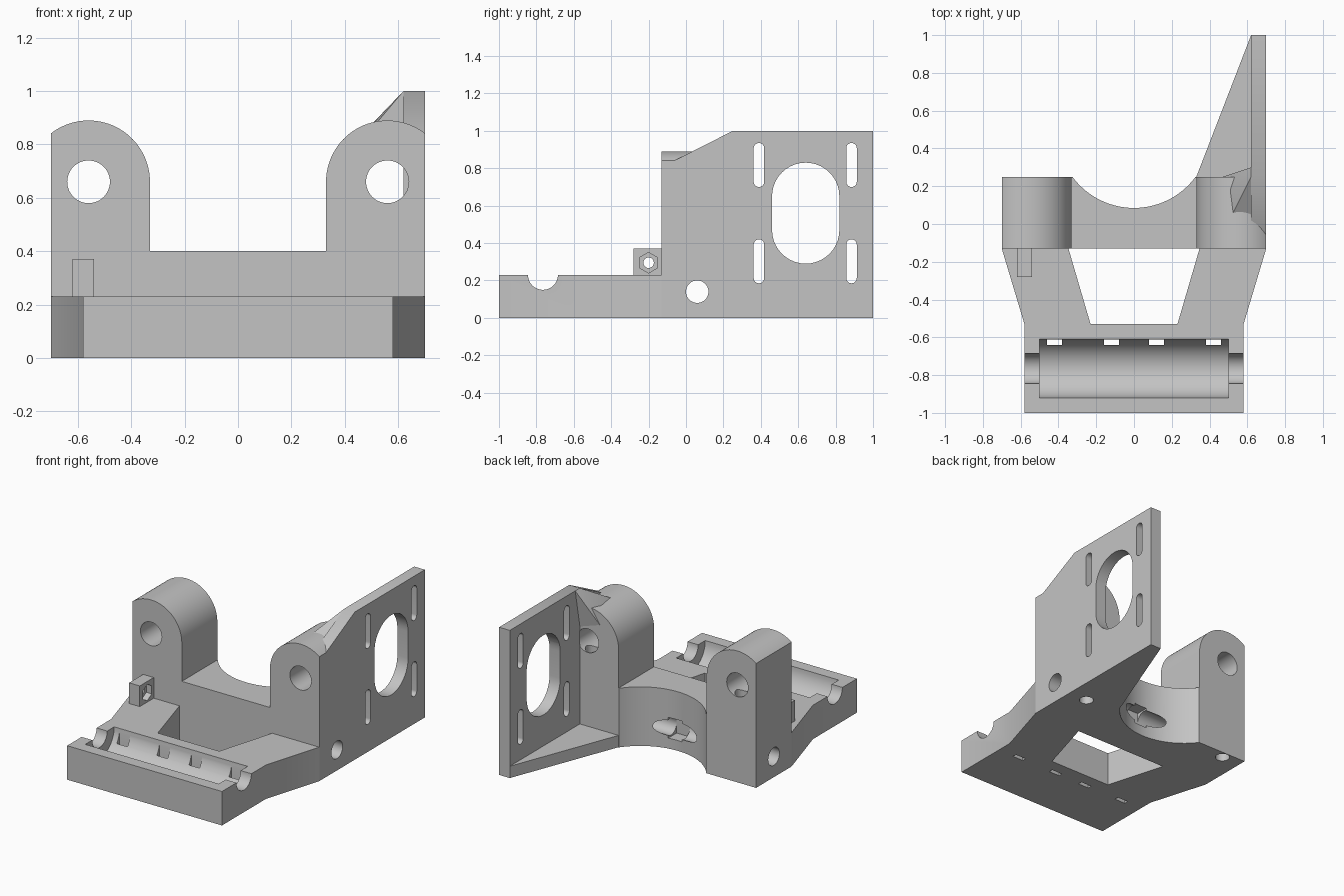
import bpy
import bmesh
from math import sin, cos, radians
from mathutils import Vector

cube = bpy.data.objects.get("Cube")
if cube:
    bpy.data.objects.remove(cube, do_unlink=True)

grey = bpy.data.materials.new("plain_grey")
grey.use_nodes = True
colour = (0.55, 0.55, 0.55, 1)
grey.diffuse_color = colour
for node in grey.node_tree.nodes:
    if node.type == 'BSDF_PRINCIPLED':
        node.inputs["Base Color"].default_value = colour


def arc(u, v, r, start=0, end=360, n=48):
    """Points along an arc; a full circle leaves out the repeated end point."""
    count = n if end - start == 360 else n + 1
    angles = [radians(start + (end - start) * i / n) for i in range(count)]
    return [(u + r * cos(a), v + r * sin(a)) for a in angles]


def rect(u0, u1, v0, v1):
    return [(u0, v0), (u1, v0), (u1, v1), (u0, v1)]


def slot(u, v0, v1, r):
    """Upright rounded slot between two heights."""
    return arc(u, v1 - r, r, 0, 180, 20) + arc(u, v0 + r, r, 180, 359.9, 20)


def finish_mesh(name, bm):
    bmesh.ops.recalc_face_normals(bm, faces=bm.faces)
    mesh = bpy.data.meshes.new(name)
    bm.to_mesh(mesh)
    bm.free()
    mesh.materials.append(grey)
    obj = bpy.data.objects.new(name, mesh)
    bpy.context.collection.objects.link(obj)
    return obj


def prism(name, outline, axis, start, end):
    """Extrude a flat outline along one axis."""
    place = {'x': lambda u, v, w: (w, u, v),
             'y': lambda u, v, w: (u, w, v),
             'z': lambda u, v, w: (u, v, w)}[axis]
    bm = bmesh.new()
    face = bm.faces.new([bm.verts.new(place(u, v, start)) for u, v in outline])
    new = bmesh.ops.extrude_face_region(bm, geom=[face])["geom"]
    verts = [g for g in new if isinstance(g, bmesh.types.BMVert)]
    bmesh.ops.translate(bm, verts=verts, vec=Vector(place(0, 0, end - start)))
    return finish_mesh(name, bm)


def cut(obj, cutters):
    """Subtract prisms from a part, then bake the result."""
    helpers = []
    for outline, axis, start, end in cutters:
        helper = prism("cutter", outline, axis, start, end)
        helper.hide_render = True
        mod = obj.modifiers.new("cut", 'BOOLEAN')
        mod.operation, mod.solver, mod.object = 'DIFFERENCE', 'EXACT', helper
        helpers.append(helper)
    graph = bpy.context.evaluated_depsgraph_get()
    baked = bpy.data.meshes.new_from_object(obj.evaluated_get(graph))
    obj.modifiers.clear()
    obj.data = baked
    for helper in helpers:
        bpy.data.objects.remove(helper, do_unlink=True)


def mirrored(points):
    """Add the reflection in x to a half outline."""
    return points + [(-u, v) for u, v in reversed(points)]


# Front deck with a bearing trough, shaft grooves, tie slots and a window
DECK = 0.23
deck = prism("front_deck", mirrored([(0.58, -1), (0.58, -0.53), (0.70, -0.13)]),
             'z', 0, DECK)
deck_cuts = [(mirrored([(0.23, -0.53), (0.35, -0.12)]), 'z', -0.1, 0.5),
             (arc(-0.765, DECK, 0.155), 'x', -0.5, 0.5),
             (arc(-0.765, DECK, 0.08), 'x', -0.8, 0.8)]
for x in (-0.42, -0.12, 0.12, 0.42):
    deck_cuts.append((rect(x - 0.04, x + 0.04, -0.64, -0.612), 'z', -0.1, 0.5))
cut(deck, deck_cuts)

# Saddle block with two rounded rod towers
half = [(0.70, 0)] + arc(0.56, 0.66, 0.23, 52.5, 180, 32) + [(0.33, 0.40)]
saddle = prism("rod_saddle", mirrored(half), 'y', -0.13, 0.25)
saddle_cuts = [(arc(0, 0.49, 0.405, n=96), 'z', -0.1, 1.2),
               (arc(0.06, 0.14, 0.06), 'x', -1, 1),
               (rect(-0.03, 0.07, 0.07, 0.21), 'y', 0.0, 0.3)]
for x in (-0.56, 0.56):
    saddle_cuts.append((arc(x, 0.66, 0.08), 'y', -0.5, 0.5))
    saddle_cuts.append((arc(x, 0.2, 0.045, n=32), 'z', -0.1, 0.64))
cut(saddle, saddle_cuts)

# Upright motor plate with its large opening and four bolt slots
plate = prism("motor_plate", [(0.25, 0), (1, 0), (1, 1), (0.25, 1),
                              (-0.06, 0.842), (0.25, 0.842)], 'x', 0.62, 0.70)
plate_cuts = [(slot(0.64, 0.29, 0.83, 0.18), 'x', 0.5, 0.8)]
for y in (0.39, 0.885):
    for z in (0.185, 0.70):
        plate_cuts.append((slot(y, z, z + 0.235, 0.028), 'x', 0.5, 0.8))
cut(plate, plate_cuts)

# Floor web bracing the plate
web = prism("floor_web", [(0.33, 0.25), (0.62, 0.25), (0.62, 1)], 'z', 0, 0.08)

# Upper brace between tower and plate
bm = bmesh.new()
for p in [(0.51, 0.03, 0.87), (0.51, 0.18, 0.885), (0.62, 0.25, 1),
          (0.62, 0.30, 1), (0.62, 0.03, 0.87), (0.47, 0.25, 0.79),
          (0.62, 0.25, 0.74)]:
    bm.verts.new(p)
bmesh.ops.convex_hull(bm, input=bm.verts)
brace = finish_mesh("upper_brace", bm)

# Small nut holder on the deck
holder = prism("nut_holder", rect(-0.28, -0.13, DECK, 0.37), 'x', -0.62, -0.54)
cut(holder, [(arc(-0.2, 0.295, 0.055, 30, 390, 6), 'x', -0.58, -0.5),
             (arc(-0.2, 0.295, 0.028, n=24), 'x', -0.7, -0.5)])

# Smooth the round walls and keep the edges sharp
bpy.ops.object.select_all(action='DESELECT')
for part in (deck, saddle, plate, web, brace, holder):
    part.select_set(True)
    bpy.context.view_layer.objects.active = part
bpy.ops.object.shade_smooth_by_angle(angle=radians(30))
